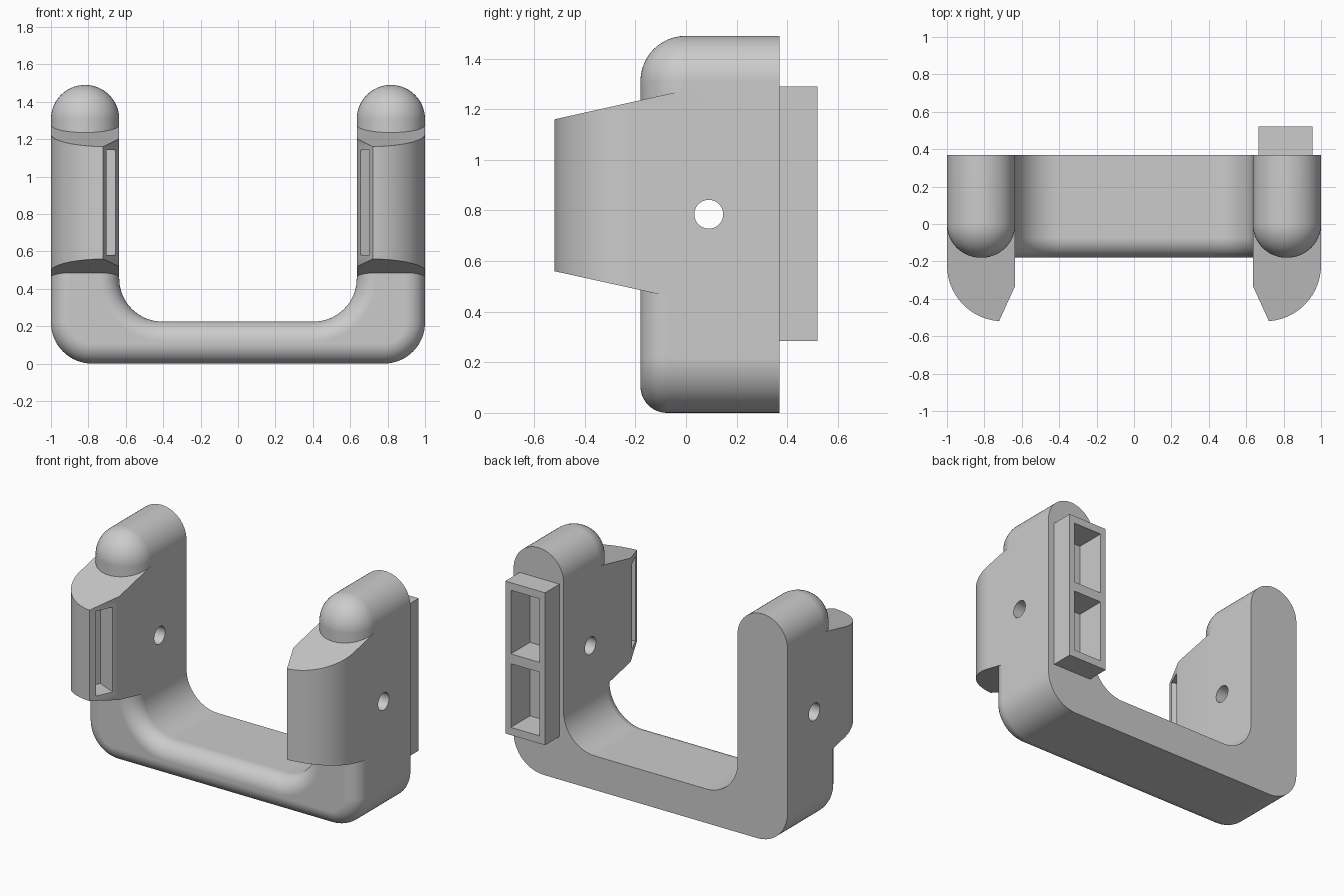
import bpy, bmesh
from math import sin, cos, pi, atan2
from mathutils import Matrix

cube = bpy.data.objects.get("Cube")
if cube:
    bpy.data.objects.remove(cube, do_unlink=True)

grey = bpy.data.materials.new("plain grey")
grey.use_nodes = True
COLOUR = (0.6, 0.6, 0.6, 1)
grey.diffuse_color = COLOUR
grey.node_tree.nodes["Principled BSDF"].inputs["Base Color"].default_value = COLOUR

INNER, OUTER, MID, ARM_R = 0.635, 1.0, 0.8175, 0.1825
FRONT, BACK = -0.18, 0.37


def make(name, bm):
    bmesh.ops.recalc_face_normals(bm, faces=bm.faces)
    mesh = bpy.data.meshes.new(name)
    bm.to_mesh(mesh)
    bm.free()
    mesh.materials.append(grey)
    obj = bpy.data.objects.new(name, mesh)
    bpy.context.collection.objects.link(obj)
    return obj


def loft(name, rings):
    """Closed solid through a list of equal-length point rings."""
    bm = bmesh.new()
    rows = [[bm.verts.new(p) for p in ring] for ring in rings]
    n = len(rows[0])
    for a, b in zip(rows, rows[1:]):
        for i in range(n):
            j = (i + 1) % n
            bm.faces.new((a[i], a[j], b[j], b[i]))
    bm.faces.new(rows[0])
    bm.faces.new(rows[-1])
    return make(name, bm)


def box(name, centre, size, turn=0):
    bm = bmesh.new()
    m = (Matrix.Translation(centre) @ Matrix.Rotation(turn, 4, 'Z')
         @ Matrix.Diagonal((*size, 1)))
    bmesh.ops.create_cube(bm, size=1, matrix=m)
    return make(name, bm)


def combine(target, other, operation):
    mod = target.modifiers.new(operation.lower(), 'BOOLEAN')
    mod.operation, mod.object, mod.solver = operation, other, 'EXACT'
    bpy.context.view_layer.objects.active = target
    bpy.ops.object.modifier_apply(modifier=mod.name)
    bpy.data.objects.remove(other, do_unlink=True)


def arc(cx, cz, rad, start, end, edge_r, side=1, steps=16):
    """Outline points as x, z, outward normal x and z, front rounding."""
    out = []
    for i in range(steps + 1):
        a = start + (end - start) * i / steps
        out.append((cx + rad * cos(a), cz + rad * sin(a), side * cos(a), side * sin(a), edge_r))
    return out


# U-shaped frame: small front rounding below, full domes on the arm tops
LOW, HIGH = 0.105, 0.179
half = arc(0.78, 0.22, 0.22, -pi / 2, 0, LOW)
half += [(OUTER, 0.62, 1, 0, LOW), (OUTER, 0.95, 1, 0, HIGH)]
half += arc(MID, 1.3075, ARM_R, 0, pi, HIGH, steps=32)
half += [(INNER, 0.95, -1, 0, HIGH), (INNER, 0.62, -1, 0, LOW)]
half += arc(0.405, 0.455, 0.23, 0, -pi / 2, LOW, side=-1)
outline = half + [(-x, z, -nx, nz, r) for x, z, nx, nz, r in reversed(half)]
rings = [[(x, BACK, z) for x, z, *_ in outline]]
STEPS = 12
for k in range(STEPS + 1):
    a = pi / 2 * k / STEPS
    inset = 1 - cos(a)
    rings.append([(x - nx * r * inset, FRONT + r * (1 - sin(a)), z - nz * r * inset)
                  for x, z, nx, nz, r in outline])
frame = loft("bracket_frame", rings)

# Tapered jaw on the front of each arm
TIP = -0.52
plan = [(INNER, 0.0), (INNER, -0.33)]
plan += [(x, y) for x, y, *_ in arc(0.70, -0.22, 0.30, -1.5, 0, 0)]
plan += [(OUTER, 0.0)]
for side in (1, -1):
    bottom = [(side * x, y, 0.56 - 0.22 * (y - TIP)) for x, y in plan]
    top = [(side * x, y, 1.16 + 0.223 * (y - TIP)) for x, y in plan]
    combine(frame, loft("jaw", [bottom, top]), 'UNION')

# Plug on the back of the left arm
combine(frame, box("plug", (0.81, 0.42, 0.787), (0.29, 0.2, 1.006)), 'UNION')

# Two pockets in the plug
for z in (0.545, 1.03):
    combine(frame, box("plug_pocket", (0.81, 0.43, z), (0.21, 0.22, 0.42)), 'DIFFERENCE')

# Slot in the slanted inner face of each jaw
for side in (1, -1):
    turn = atan2(-0.408, -0.913 * side)
    combine(frame, box("jaw_slot", (side * 0.68, -0.425, 0.862), (0.28, 0.115, 0.56), turn),
            'DIFFERENCE')

# Pin hole through both arms
bm = bmesh.new()
bmesh.ops.create_cone(bm, cap_ends=True, segments=40, radius1=0.057, radius2=0.057, depth=2.4,
                      matrix=Matrix.Translation((0, 0.09, 0.785)) @ Matrix.Rotation(pi / 2, 4, 'Y'))
combine(frame, make("pin_hole", bm), 'DIFFERENCE')

# Smooth curves, crisp edges
bpy.ops.object.select_all(action='DESELECT')
frame.select_set(True)
bpy.context.view_layer.objects.active = frame
bpy.ops.object.shade_smooth_by_angle(angle=0.5)
weighted = frame.modifiers.new("even_shading", 'WEIGHTED_NORMAL')
weighted.keep_sharp = True
